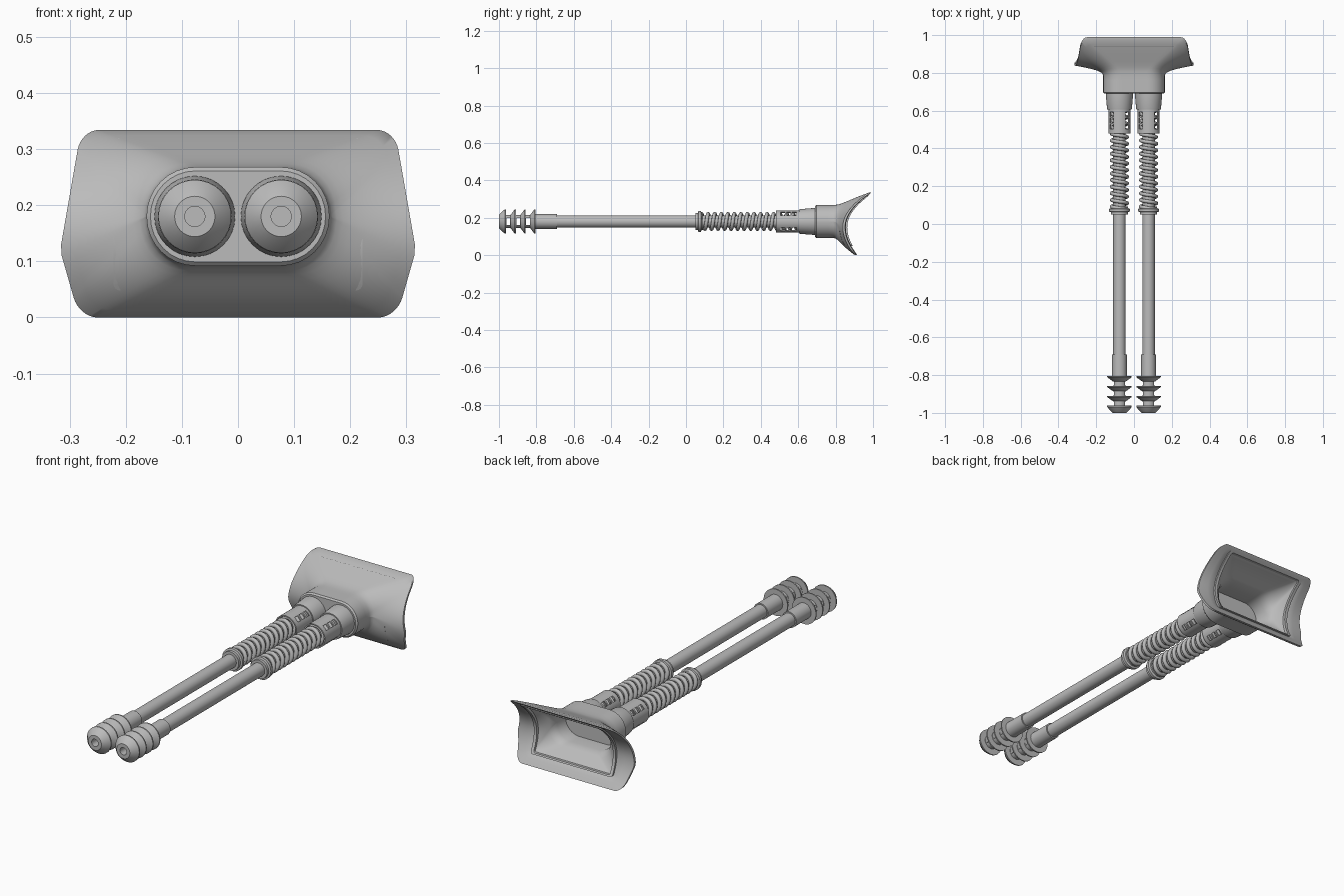
import bpy, bmesh, math
from mathutils import Vector

if "Cube" in bpy.data.objects:
    bpy.data.objects.remove(bpy.data.objects["Cube"], do_unlink=True)

grey = bpy.data.materials.new("gun_grey")
grey.use_nodes = True
grey.diffuse_color = (0.5, 0.5, 0.5, 1)
grey.node_tree.nodes["Principled BSDF"].inputs["Base Color"].default_value = (0.5, 0.5, 0.5, 1)

AXIS_X, AXIS_Z = 0.077, 0.18


def finish(name, bm, angle=35):
    bmesh.ops.recalc_face_normals(bm, faces=bm.faces[:])
    me = bpy.data.meshes.new(name)
    bm.to_mesh(me)
    bm.free()
    ob = bpy.data.objects.new(name, me)
    bpy.context.collection.objects.link(ob)
    me.materials.append(grey)
    smooth(ob, angle)
    return ob


def smooth(ob, angle=35):
    bpy.ops.object.select_all(action='DESELECT')
    ob.select_set(True)
    bpy.context.view_layer.objects.active = ob
    bpy.ops.object.shade_smooth_by_angle(angle=math.radians(angle))


def skin(bm, rings, loop=False, cap=False):
    """Join rings of points into a surface."""
    vs = [[bm.verts.new(p) for p in r] for r in rings]
    pairs = list(zip(vs, vs[1:])) + ([(vs[-1], vs[0])] if loop else [])
    for a, b in pairs:
        n = len(a)
        for i in range(n):
            j = (i + 1) % n
            bm.faces.new((a[i], a[j], b[j], b[i]))
    if cap:
        bm.faces.new(vs[0])
        bm.faces.new(vs[-1])


def turned(name, x, profile, loop=False, sides=32):
    """Revolve (y, radius) points around a barrel axis."""
    bm = bmesh.new()
    angles = [math.tau * i / sides for i in range(sides)]
    skin(bm, [[(x + r * math.cos(a), y, AXIS_Z + r * math.sin(a)) for a in angles]
              for y, r in profile], loop, not loop)
    return finish(name, bm)


def cut(ob, boxes):
    """Subtract (centre, size, roll about y) boxes and bake the result."""
    bm = bmesh.new()
    for centre, size, roll in boxes:
        vs = bmesh.ops.create_cube(bm, size=1)["verts"]
        for v in vs:
            p = Vector((v.co.x * size[0], v.co.y * size[1], v.co.z * size[2]))
            c, s = math.cos(roll), math.sin(roll)
            v.co = Vector(centre) + Vector((p.x * c - p.z * s, p.y, p.x * s + p.z * c))
    cutter = finish("cutter", bm)
    cutter.hide_render = True
    mod = ob.modifiers.new("cut", 'BOOLEAN')
    mod.object, mod.operation, mod.solver = cutter, 'DIFFERENCE', 'EXACT'
    deps = bpy.context.evaluated_depsgraph_get()
    ob.data = bpy.data.meshes.new_from_object(ob.evaluated_get(deps))
    ob.modifiers.clear()
    bpy.data.objects.remove(cutter, do_unlink=True)
    smooth(ob)


# Twin barrels
for side, x in (("right", -AXIS_X), ("left", AXIS_X)):
    turned(side + "_barrel", x, [(-0.81, 0.033), (0.70, 0.033)])
    turned(side + "_barrel_sleeve", x, [(-0.805, 0.039), (-0.69, 0.039)])

    # Muzzle brake: flared fins on a bored, windowed core
    edges = [-0.91, -0.857, -0.805]
    prof = [(-0.80, 0.018), (-1, 0.018), (-1, 0.036), (-0.985, 0.052),
            (-0.968, 0.065), (-0.962, 0.065), (-0.962, 0.035)]
    for e in edges:
        prof += [(e - 0.028, 0.035), (e - 0.006, 0.065), (e, 0.065), (e, 0.035)]
    prof.append((-0.80, 0.035))
    brake = turned(side + "_muzzle_brake", x, prof, loop=True)
    cut(brake, [((x, e - 0.040, AXIS_Z), (0.1, 0.02, 0.036), 0) for e in edges])

    # Recoil spring
    turns, steps, y0, y1 = 15, 20, 0.075, 0.60
    bm = bmesh.new()
    rings = []
    for i in range(turns * steps + 1):
        a = math.tau * i / steps
        y = y0 + (y1 - y0) * i / (turns * steps)
        ring = []
        for k in range(8):
            b = math.tau * k / 8
            r = 0.041 + 0.010 * math.cos(b)
            ring.append((x + r * math.cos(a), y + 0.010 * math.sin(b), AXIS_Z + r * math.sin(a)))
        rings.append(ring)
    skin(bm, rings, cap=True)
    finish(side + "_recoil_spring", bm, 60)

    turned(side + "_spring_stop", x, [(0.05, 0.036), (0.05, 0.046), (0.063, 0.046),
           (0.066, 0.055), (0.08, 0.055), (0.084, 0.046), (0.092, 0.046), (0.092, 0.034)])

    # Slotted spring housing and rear socket
    house = turned(side + "_spring_housing", x, [(0.48, 0.053), (0.48, 0.059),
                   (0.615, 0.059), (0.615, 0.053)], loop=True)
    slots = []
    for k in range(4):
        a = math.pi / 4 + k * math.pi / 2
        for y in (0.516, 0.548, 0.58):
            slots.append(((x + 0.057 * math.cos(a), y, AXIS_Z + 0.057 * math.sin(a)),
                          (0.03, 0.024, 0.026), a))
    cut(house, slots)
    turned(side + "_rear_socket", x, [(0.605, 0.034), (0.605, 0.064), (0.612, 0.066),
           (0.685, 0.072), (0.70, 0.072)])


# Mount
def outline(hx, hz, r, cz, corner=8, edge=14):
    """Rounded rectangle with a fixed point count."""
    pts = []
    for q, (sx, sz) in enumerate(((1, 1), (-1, 1), (-1, -1), (1, -1))):
        cx, cy = sx * (hx - r), cz + sz * (hz - r)
        arc = [(cx + r * math.cos((q + k / corner) * math.pi / 2),
                cy + r * math.sin((q + k / corner) * math.pi / 2)) for k in range(corner + 1)]
        pts.append(arc)
    out = []
    for q in range(4):
        a, b = pts[q][-1], pts[(q + 1) % 4][0]
        out += pts[q]
        out += [(a[0] + (b[0] - a[0]) * k / edge, a[1] + (b[1] - a[1]) * k / edge)
                for k in range(1, edge)]
    return out


def plate_y(z):
    d = z - 0.15
    return 0.85 + (4.1 if d > 0 else 2.9) * d * d


def taper(p):
    x, z = p
    k = 1 - (0.55 * (z - 0.12) if z > 0.12 else 0.9 * (0.12 - z))
    return x * k, z


def blend(a, b, t):
    return [(p[0] + (q[0] - p[0]) * t, p[1] + (q[1] - p[1]) * t) for p, q in zip(a, b)]


collar = outline(0.163, 0.088, 0.087, AXIS_Z)
lip = outline(0.156, 0.081, 0.080, AXIS_Z)
rim = [taper(p) for p in outline(0.317, 0.167, 0.035, 0.167)]
window = outline(0.212, 0.132, 0.012, 0.184)
floor = outline(0.15, 0.075, 0.074, AXIS_Z)


def flat(pts, y):
    return [(x, y, z) for x, z in pts]


def on_plate(pts, off, base=0.79, t=1.0):
    return [(x, base + (plate_y(z) + off - base) * t, z) for x, z in pts]


# Outer flare, curved back face and hollow inside as one shell
bm = bmesh.new()
shell = [flat(lip, 0.69), flat(collar, 0.697), flat(collar, 0.76), flat(collar, 0.785)]
for i in range(1, 11):
    s = (i / 10) ** 1.5
    shell.append(on_plate(blend(collar, rim, s), -0.012, 0.785, s ** 0.45))
shell.append(on_plate(rim, 0.0))
shell.append(on_plate(blend(rim, window, 0.5), 0.004))
shell.append(on_plate(window, 0.002))
for i in range(1, 8):
    s = i / 8
    shell.append(on_plate(blend(window, floor, s), 0.002, 0.795, (1 - s) ** 0.6))
shell.append(flat(floor, 0.785))
shell.append(flat(floor, 0.72))
skin(bm, shell, cap=True)
finish("mount_shell", bm, 40)

# Rectangular seal around the opening
seal_in = outline(0.207, 0.129, 0.008, 0.184)
seal_out = outline(0.222, 0.136, 0.012, 0.184)
bm = bmesh.new()
skin(bm, [on_plate(seal_in, -0.03), on_plate(seal_out, -0.03),
          on_plate(seal_out, 0.012), on_plate(seal_in, 0.012)], loop=True)
finish("opening_seal", bm)
